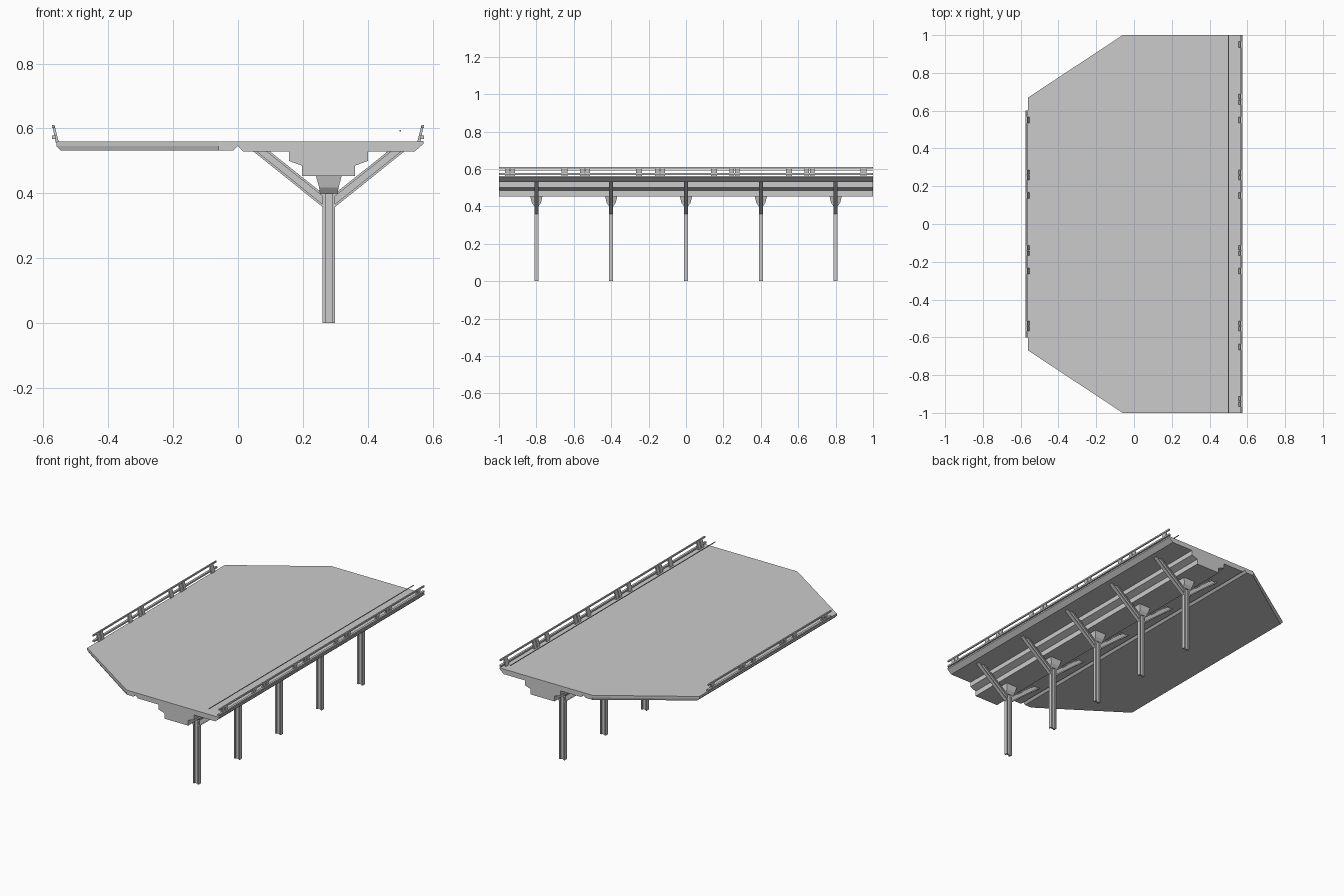
import bpy, bmesh
from mathutils import Vector

if "Cube" in bpy.data.objects:
    bpy.data.objects.remove(bpy.data.objects["Cube"])


def mesh_object(name, bm):
    bmesh.ops.recalc_face_normals(bm, faces=bm.faces)
    me = bpy.data.meshes.new(name)
    bm.to_mesh(me)
    bm.free()
    ob = bpy.data.objects.new(name, me)
    bpy.context.collection.objects.link(ob)
    return ob


def add_loft(bm, rings):
    # closed solid through rings with equal point counts
    vs = [[bm.verts.new(p) for p in r] for r in rings]
    n = len(vs[0])
    bm.faces.new(vs[0])
    bm.faces.new(vs[-1])
    for a, b in zip(vs, vs[1:]):
        for i in range(n):
            j = (i + 1) % n
            bm.faces.new((a[i], a[j], b[j], b[i]))


def add_prism(bm, xz, y0, y1):
    add_loft(bm, [[(x, y, z) for x, z in xz] for y in (y0, y1)])


def add_box(bm, x0, x1, y0, y1, z0, z1):
    add_prism(bm, [(x0, z0), (x1, z0), (x1, z1), (x0, z1)], y0, y1)


CX = 0.28  # column line
STATIONS = (-0.8, -0.4, 0, 0.4, 0.8)

# Main deck with stepped girder
half = [(0.29, 0.531), (0.262, 0.531)]
bm = bmesh.new()
add_prism(bm, [(0, 0.56), (0, 0.546), (0.016, 0.529), (0.157, 0.529), (0.157, 0.5),
               (0.198, 0.485), (0.198, 0.453), (0.36, 0.453), (0.36, 0.485),
               (0.4, 0.5), (0.4, 0.529), (0.545, 0.529), (0.562, 0.545),
               (0.562, 0.56)], -1, 1)
mesh_object("main_deck", bm)

# Chamfered platform slab
def slab_ring(z, d):
    return [(0 if d == 0 else -d, -1, z), (-0.06, -1, z), (-0.56 + d, -0.67, z),
            (-0.56 + d, 0.67, z), (-0.06, 1, z), (0 if d == 0 else -d, 1, z)]

bm = bmesh.new()
add_loft(bm, [slab_ring(0.532, 0.014), slab_ring(0.546, 0), slab_ring(0.56, 0)])
mesh_object("platform_slab", bm)

# I-section columns, bearing caps and diagonal braces
for i, y in enumerate(STATIONS):
    bm = bmesh.new()
    for s in (-1, 1):
        xs = sorted((CX + s * 0.011, CX + s * 0.019))
        add_box(bm, *xs, y - 0.011, y + 0.011, 0, 0.4)
    add_box(bm, CX - 0.012, CX + 0.012, y - 0.004, y + 0.004, 0, 0.405)
    mesh_object(f"column_{i}", bm)

    bm = bmesh.new()
    add_loft(bm, [[(CX + a * w, y + b * d, z) for a, b in ((-1, -1), (1, -1), (1, 1), (-1, 1))]
                  for w, d, z in ((0.027, 0.011, 0.4), (0.03, 0.024, 0.418), (0.04, 0.033, 0.455))])
    mesh_object(f"bearing_cap_{i}", bm)

    bm = bmesh.new()
    for s in (-1, 1):
        X = lambda d: CX + s * d
        # web with a flange on its lower and upper edge
        add_prism(bm, [(X(0.018), 0.36), (X(0.018), 0.398), (X(0.185), 0.532), (X(0.235), 0.532)],
                  y - 0.004, y + 0.004)
        add_prism(bm, [(X(0.018), 0.357), (X(0.018), 0.366), (X(0.224), 0.531), (X(0.235), 0.531)],
                  y - 0.011, y + 0.011)
        add_prism(bm, [(X(0.018), 0.39), (X(0.018), 0.399), (X(0.184), 0.531), (X(0.195), 0.531)],
                  y - 0.011, y + 0.011)
    mesh_object(f"diagonal_braces_{i}", bm)


# Leaning guard rails with clusters of posts every 0.4
def guard_rail(name, side, length):
    bm = bmesh.new()
    for x0, x1, z0, z1 in ((0.566, 0.574, 0.602, 0.611), (0.561, 0.574, 0.568, 0.578)):
        xs = sorted((side * x0, side * x1))
        add_box(bm, *xs, -length, length, z0, z1)
    for k in range(-3, 4):
        for off, w in ((0.15, 0.016), (0.245, 0.012), (0.275, 0.012)):
            y = off + 0.4 * k
            if abs(y) + w < length:
                add_prism(bm, [(side * a, b) for a, b in
                               ((0.552, 0.557), (0.562, 0.557), (0.572, 0.608), (0.565, 0.608))],
                          y - w, y + w)
    mesh_object(name, bm)

guard_rail("right_guard_rail", 1, 1.0)
guard_rail("left_guard_rail", -1, 0.6)

# Edge kerb under the long guard rail
bm = bmesh.new()
add_prism(bm, [(0.548, 0.532), (0.572, 0.553), (0.572, 0.562), (0.555, 0.56)], -1, 1)
mesh_object("edge_kerb", bm)

# Thin wire above the deck
bm = bmesh.new()
add_box(bm, 0.498, 0.502, -1, 1, 0.591, 0.595)
mesh_object("overhead_wire", bm)
